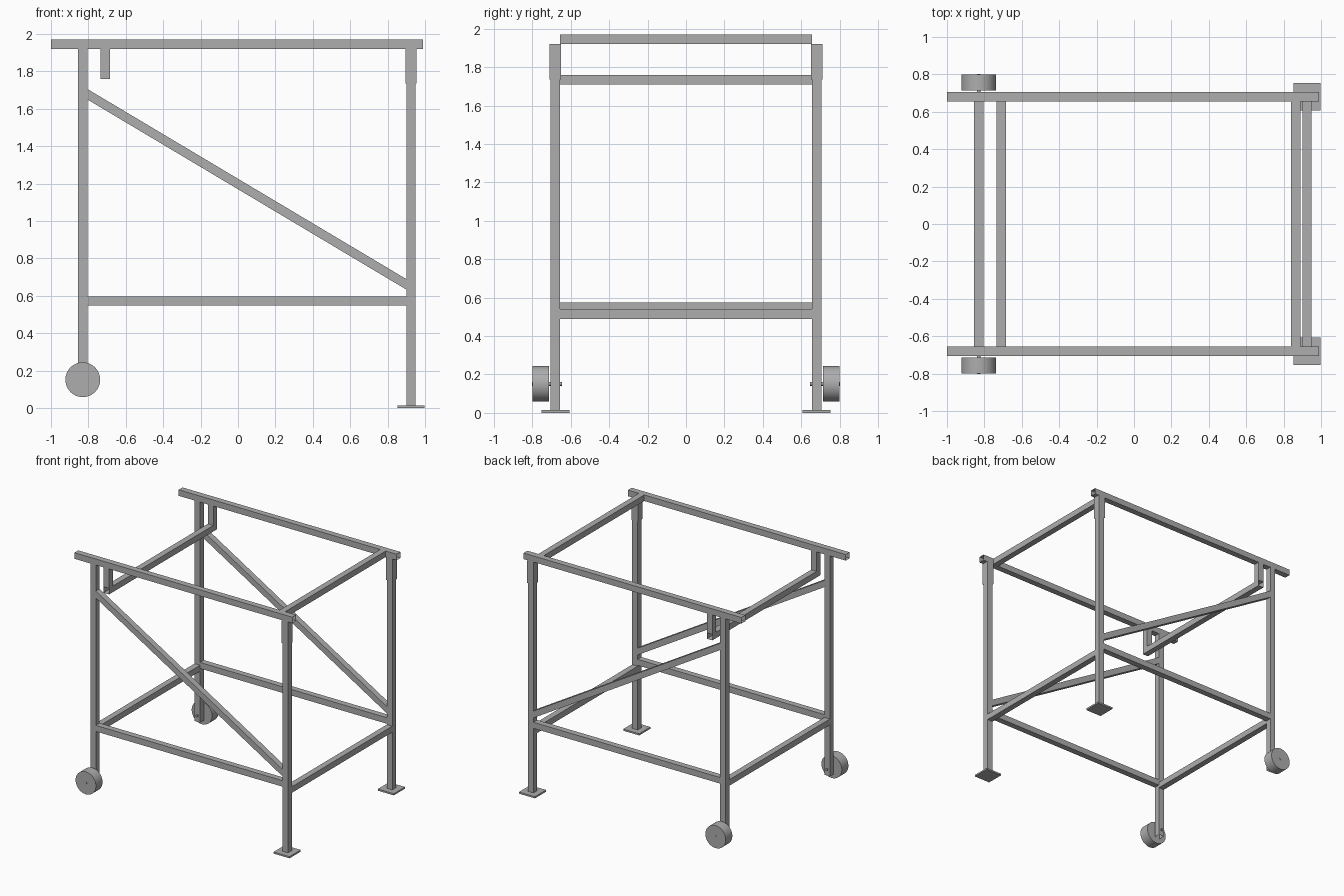
import bpy
import bmesh
from math import pi
from mathutils import Vector, Matrix

cube = bpy.data.objects.get("Cube")
if cube:
    bpy.data.objects.remove(cube)

steel = bpy.data.materials.new("steel_grey")
steel.use_nodes = True
grey = (0.42, 0.42, 0.42, 1)
steel.diffuse_color = grey
steel.node_tree.nodes["Principled BSDF"].inputs["Base Color"].default_value = grey

HALF = 0.025      # half width of the square tube
SIDE = 0.68       # distance of each side frame from the middle
WHEEL_X, FOOT_X, HANG_X = -0.83, 0.925, -0.709


def finish(name, bm):
    bmesh.ops.recalc_face_normals(bm, faces=bm.faces)
    mesh = bpy.data.meshes.new(name)
    bm.to_mesh(mesh)
    bm.free()
    mesh.materials.append(steel)
    obj = bpy.data.objects.new(name, mesh)
    bpy.context.collection.objects.link(obj)
    return obj


def tube(name, start, end, axis, half=(HALF, HALF)):
    """Open square tube whose ends are cut square to the given axis."""
    bm = bmesh.new()
    u, v = [i for i in range(3) if i != axis]
    rings = []
    for point in (start, end):
        ring = []
        for su, sv in ((-1, -1), (1, -1), (1, 1), (-1, 1)):
            co = Vector(point)
            co[u] += su * half[0]
            co[v] += sv * half[1]
            ring.append(bm.verts.new(co))
        rings.append(ring)
    for i in range(4):
        j = (i + 1) % 4
        bm.faces.new((rings[0][i], rings[0][j], rings[1][j], rings[1][i]))
    return finish(name, bm)


def box(name, center, size):
    bm = bmesh.new()
    bmesh.ops.create_cube(bm, size=1, matrix=Matrix.Translation(center) @ Matrix.Diagonal((*size, 1)))
    return finish(name, bm)


def disc(name, center, radius, depth, segments):
    """Smooth cylinder lying along y."""
    bm = bmesh.new()
    bmesh.ops.create_cone(bm, cap_ends=True, segments=segments, radius1=radius, radius2=radius,
                          depth=depth, matrix=Matrix.Translation(center) @ Matrix.Rotation(pi / 2, 4, 'X'))
    obj = finish(name, bm)
    bpy.ops.object.select_all(action='DESELECT')
    obj.select_set(True)
    bpy.context.view_layer.objects.active = obj
    bpy.ops.object.shade_smooth_by_angle()


# Two matching side frames
for side, s in (("front", -1), ("back", 1)):
    y = s * SIDE
    tube(side + "_top_rail", (-1, y, 1.945), (0.99, y, 1.945), 0)
    tube(side + "_lower_rail", (WHEEL_X + HALF, y, 0.572), (FOOT_X - HALF, y, 0.572), 0)
    tube(side + "_diagonal_brace", (WHEEL_X + HALF, y, 1.677), (FOOT_X - HALF, y, 0.661), 0, (HALF, 0.028))
    tube(side + "_wheel_leg", (WHEEL_X, y, 0.1), (WHEEL_X, y, 1.92), 2)
    tube(side + "_foot_leg", (FOOT_X, y, 0.014), (FOOT_X, y, 1.92), 2)
    tube(side + "_leg_sleeve", (FOOT_X, y, 1.735), (FOOT_X, y, 1.92), 2, (0.03, 0.03))
    box(side + "_foot_plate", (FOOT_X, y, 0.007), (0.146, 0.146, 0.014))
    tube(side + "_hanger", (HANG_X, y, 1.76), (HANG_X, y, 1.92), 2)
    # Wheel and its axle
    disc(side + "_wheel", (WHEEL_X, s * 0.757, 0.151), 0.093, 0.086, 48)
    disc(side + "_axle", (WHEEL_X, s * 0.724, 0.151), 0.01, 0.158, 16)

# Cross rails joining the side frames
inner = SIDE - HALF
for name, x, z, reach in (("top_cross_rail", 0.865, 1.945, inner),
                          ("foot_end_cross_rail", FOOT_X, 0.515, inner),
                          ("wheel_end_cross_rail", WHEEL_X, 0.549, inner),
                          ("hanging_bar", HANG_X, 1.735, SIDE + HALF)):
    tube(name, (x, -reach, z), (x, reach, z), 1)
